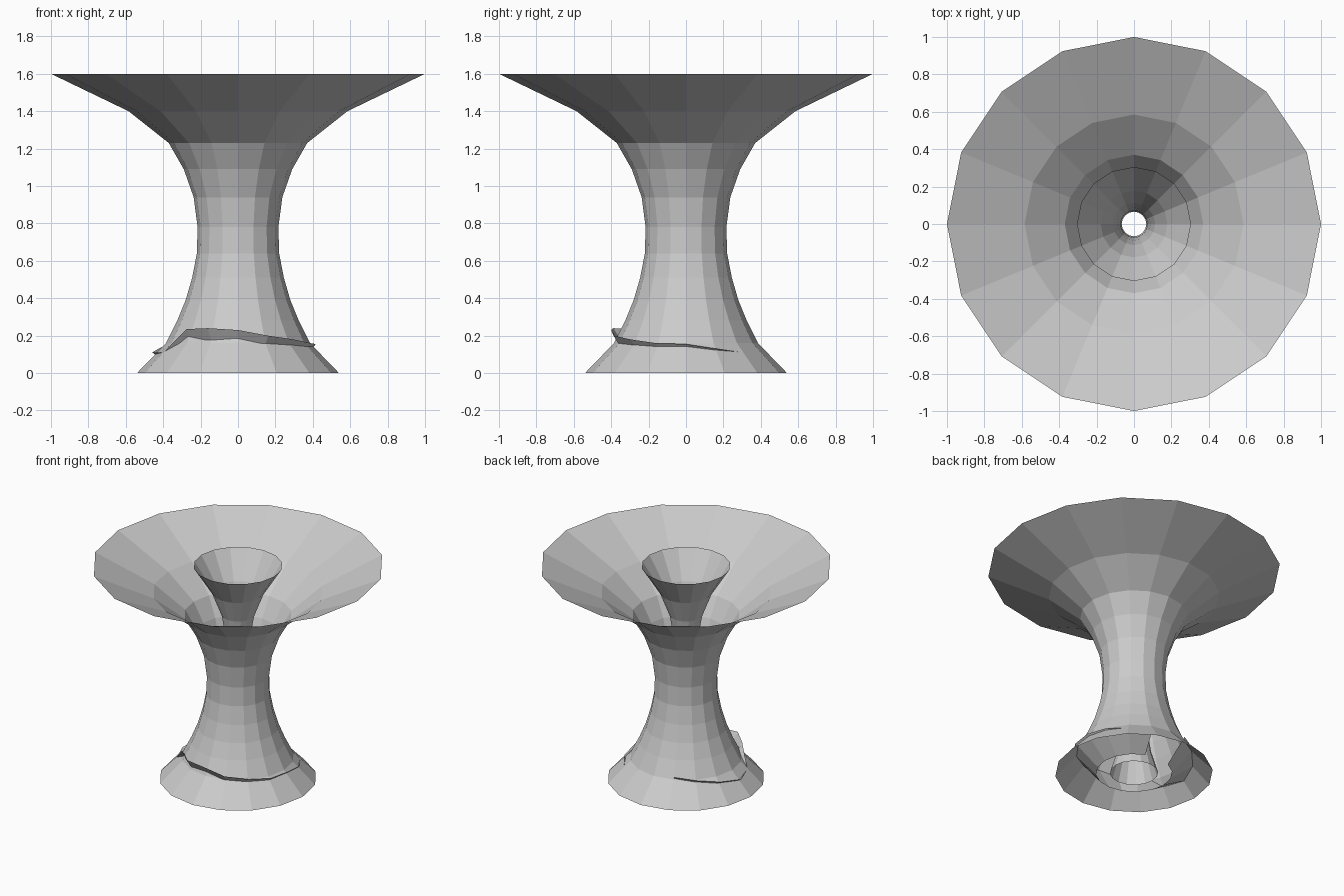
import bpy
from math import cos, sin, radians

if "Cube" in bpy.data.objects:
    bpy.data.objects.remove(bpy.data.objects["Cube"])

SIDES = 16
# radius, height of the flared funnel, bottom to top
PROFILE = [(0.54, 0), (0.385, 0.16), (0.325, 0.28), (0.28, 0.39), (0.245, 0.51),
           (0.22, 0.64), (0.216, 0.78), (0.237, 0.94), (0.29, 1.09),
           (0.37, 1.23), (0.585, 1.40), (1.0, 1.60)]


def ring_point(radius, degrees, z):
    a = radians(degrees)
    return (radius * cos(a), radius * sin(a), z)


def make_sheet(name, rows, closed):
    """Skin equal-length rows of points with flat quads."""
    n = len(rows[0])
    verts = [p for row in rows for p in row]
    faces = []
    for i in range(len(rows) - 1):
        for j in range(n if closed else n - 1):
            k = (j + 1) % n
            faces.append((i * n + j, i * n + k, (i + 1) * n + k, (i + 1) * n + j))
    mesh = bpy.data.meshes.new(name)
    mesh.from_pydata(verts, [], faces)
    obj = bpy.data.objects.new(name, mesh)
    bpy.context.collection.objects.link(obj)
    return obj


def make_funnel(name, scale):
    rows = [[ring_point(r * scale, j * 360 / SIDES, z) for j in range(SIDES)]
            for r, z in PROFILE]
    return make_sheet(name, rows, True)


# Outer shell and the slimmer funnel nested inside it
make_funnel("outer_funnel", 1.0)
make_funnel("inner_funnel", 0.305)

# Uneven open skirt at the foot: its rim just breaks through the outer shell
RIM = [(0.39, 0.18), (0.41, 0.165), (0.44, 0.14), (0.46, 0.11), (0.43, 0.11),
       (0.39, 0.235), (0.42, 0.24), (0.40, 0.23), (0.42, 0.20), (0.42, 0.18),
       (0.42, 0.16), (0.415, 0.155), (0.43, 0.13), (0.43, 0.11), (0.40, 0.10)]
STEP = 360 / SIDES
rim = [ring_point(r, 112.5 + i * STEP, z) for i, (r, z) in enumerate(RIM)]
foot = [ring_point(0.26, 112.5 + i * STEP, 0) for i in range(len(RIM))]
make_sheet("foot_skirt", [foot, rim], False)
